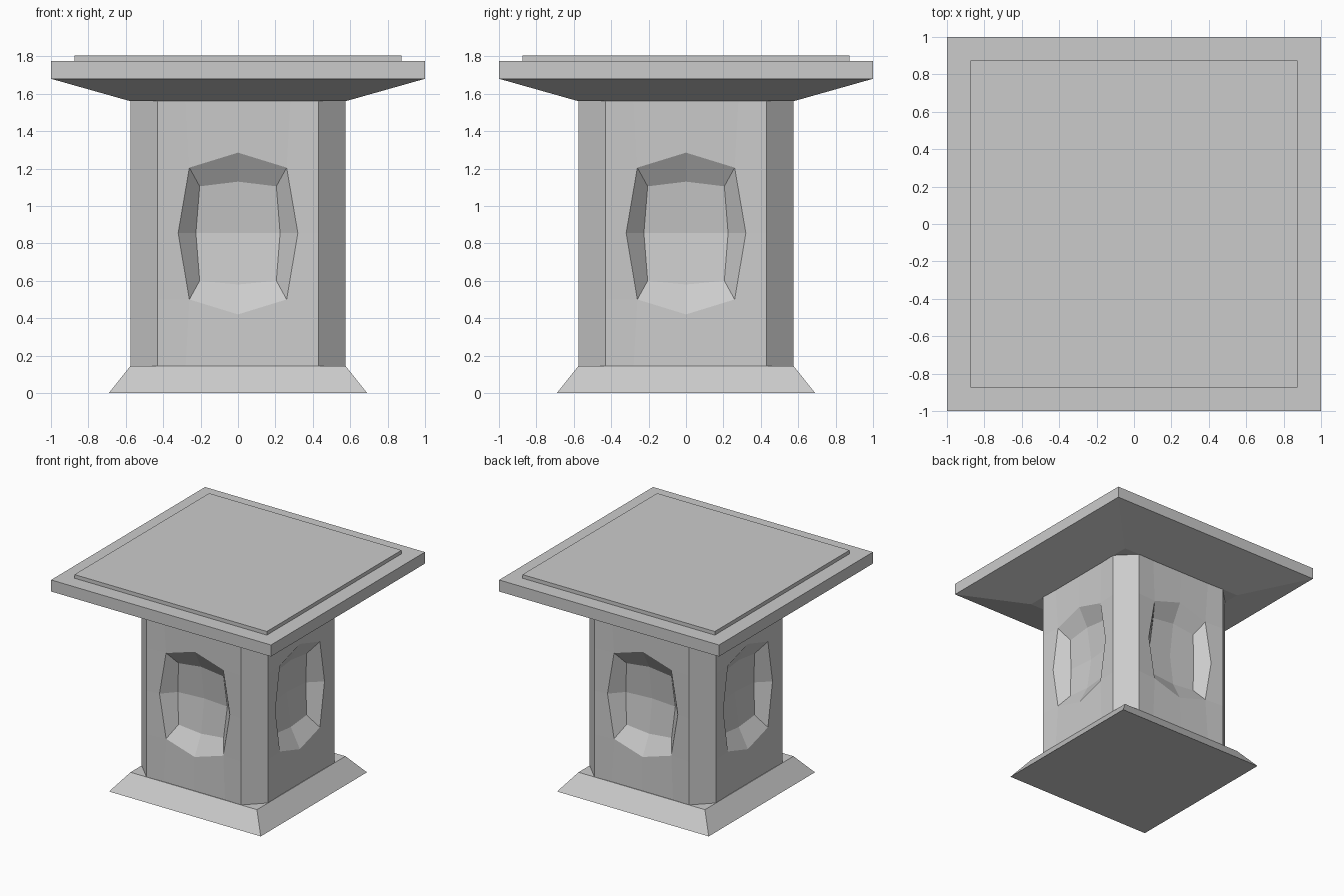
import bpy, bmesh
from mathutils import Matrix
from math import pi

if "Cube" in bpy.data.objects:
    bpy.data.objects.remove(bpy.data.objects["Cube"])


def make_object(name, bm):
    bmesh.ops.remove_doubles(bm, verts=bm.verts, dist=0.0005)
    bmesh.ops.recalc_face_normals(bm, faces=bm.faces)
    mesh = bpy.data.meshes.new(name)
    bm.to_mesh(mesh)
    bm.free()
    obj = bpy.data.objects.new(name, mesh)
    bpy.context.collection.objects.link(obj)
    return obj


def square_stack(name, levels):
    """Closed solid from stacked square rings of (half width, height)."""
    bm = bmesh.new()
    rings = [[bm.verts.new((h * sx, h * sy, z))
              for sx, sy in ((-1, -1), (1, -1), (1, 1), (-1, 1))]
             for h, z in levels]
    for a, b in zip(rings, rings[1:]):
        for i in range(4):
            j = (i + 1) % 4
            bm.faces.new((a[i], a[j], b[j], b[i]))
    bm.faces.new(rings[0][::-1])
    bm.faces.new(rings[-1])
    return make_object(name, bm)


# Sloped plinth and flared top slab with raised plate
square_stack("base_plinth", [(0.69, 0), (0.575, 0.145)])
square_stack("top_slab", [(0.575, 1.56), (1, 1.68), (1, 1.775)])
square_stack("top_plate", [(0.875, 1.77), (0.875, 1.805)])

# Pedestal body: four hollowed panels joined by chamfered corners
LOW, MID, HIGH = 0.145, 0.855, 1.56
EDGE, FACE = 0.43, 0.575


def outer_point(i, j):
    """Panel grid point, i and j from -2 to 2; the inner 3x3 is the rim."""
    s = (i > 0) - (i < 0)
    if abs(i) == 2:
        x, y = EDGE * s, FACE
    elif abs(j) == 2:
        x, y = 0.28 * s, 0.57
    else:
        x, y = (0.32 if j == 0 else 0.26) * s, 0.563
    if abs(j) == 2:
        z = HIGH if j > 0 else LOW
    elif abs(i) == 2 or i != 0:
        z = {-1: 0.50, 0: MID, 1: 1.205}[j]
    else:
        z = {-1: 0.42, 0: MID, 1: 1.285}[j]
    return x, -y, z


def floor_point(i, j):
    """Recess floor point, i and j from -1 to 1, deepest in the middle."""
    x = (0.225 if j == 0 else 0.205) * i
    if i:
        z = {-1: 0.60, 0: MID, 1: 1.105}[j]
    else:
        z = {-1: 0.58, 0: MID, 1: 1.13}[j]
    y = 0.44 if i == j == 0 else 0.46 if j == 0 else 0.48
    return x, -y, z


bm = bmesh.new()
ring = [(-1, -1), (0, -1), (1, -1), (1, 0), (1, 1), (0, 1), (-1, 1), (-1, 0)]
for side in range(4):
    turn = Matrix.Rotation(side * pi / 2, 3, 'Z')

    def face(points):
        bm.faces.new([bm.verts.new(turn @ bm.verts.new(p).co) for p in points])

    def cell(fn, i, j):
        face([fn(i, j), fn(i + 1, j), fn(i + 1, j + 1), fn(i, j + 1)])

    for i in range(-2, 2):
        for j in range(-2, 2):
            # inner cells are the recess floor, outer cells the surround
            cell(floor_point if i in (-1, 0) and j in (-1, 0) else outer_point, i, j)
    # sloping recess walls
    for a, b in zip(ring, ring[1:] + ring[:1]):
        face([outer_point(*a), outer_point(*b), floor_point(*b), floor_point(*a)])
    # corner chamfer, split to match the panel rows
    for j in range(-2, 2):
        z0, z1 = outer_point(2, j)[2], outer_point(2, j + 1)[2]
        face([(EDGE, -FACE, z0), (FACE, -EDGE, z0), (FACE, -EDGE, z1), (EDGE, -FACE, z1)])
bmesh.ops.delete(bm, geom=[v for v in bm.verts if not v.link_faces], context='VERTS')
make_object("pedestal_body", bm)
